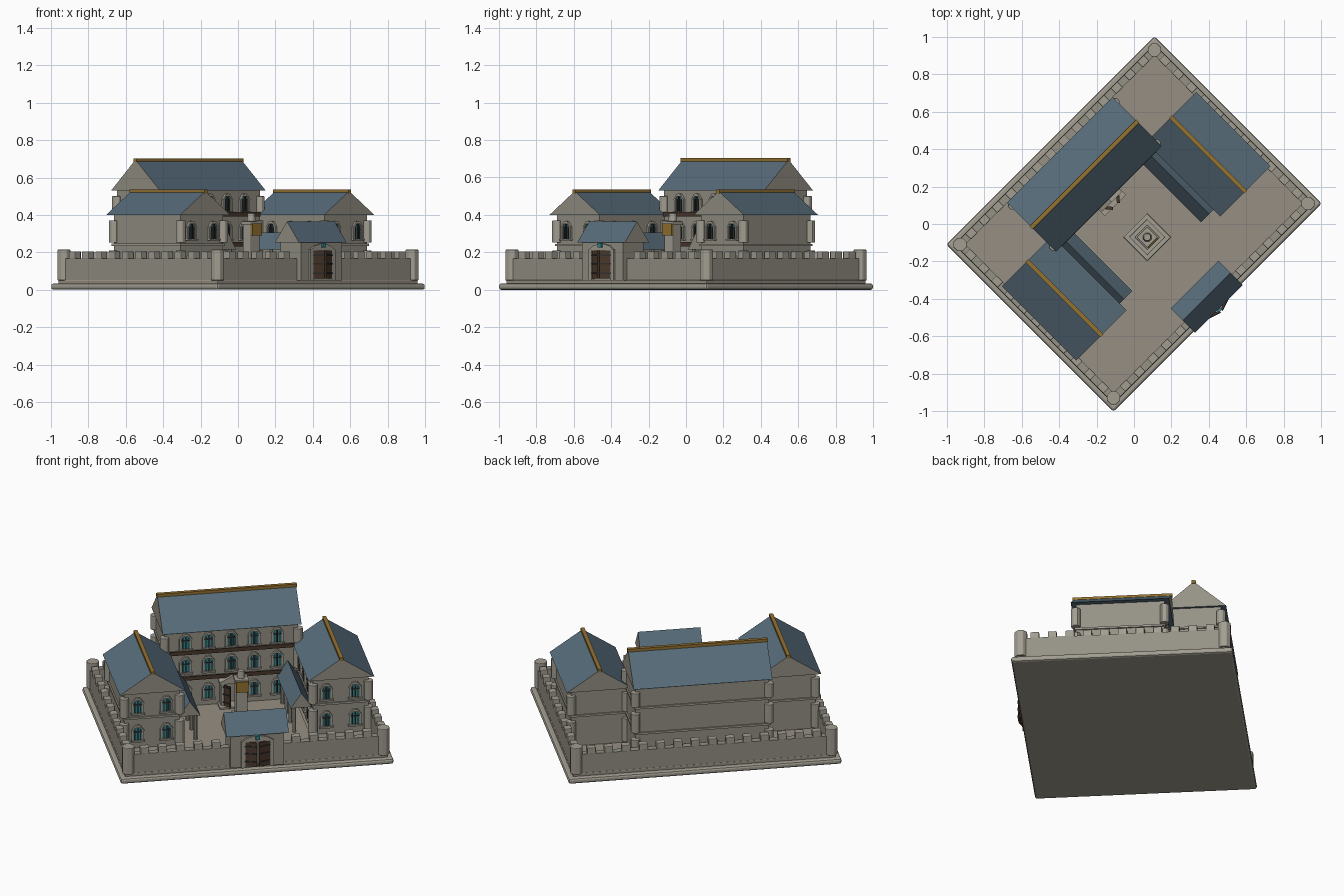
import bpy, bmesh, math
from mathutils import Matrix, Vector

if "Cube" in bpy.data.objects:
    bpy.data.objects.remove(bpy.data.objects["Cube"])

TURN = math.radians(45)          # the whole compound stands diagonally


def mat(name, r, g, b):
    m = bpy.data.materials.new(name)
    m.diffuse_color = (r, g, b, 1)
    m.use_nodes = True
    m.node_tree.nodes["Principled BSDF"].inputs["Base Color"].default_value = m.diffuse_color
    return m


STONE = mat("stone", .30, .285, .235)
TRIM = mat("pale_stone", .36, .34, .285)
GROUND = mat("paving", .31, .275, .225)
SLATE = mat("slate_blue", .095, .15, .195)
GOLD = mat("gold", .30, .17, .03)
GLASS = mat("teal_glass", .03, .24, .27)
WOOD = mat("dark_wood", .07, .04, .025)
IRON = mat("dark_iron", .03, .03, .03)


class Part:
    """Collects simple solids into one named object."""

    def __init__(self, name, *mats):
        self.name, self.mats, self.bm = name, mats, bmesh.new()

    def box(self, x0, x1, y0, y1, z0, z1, frame=Matrix()):
        m = Matrix.Translation(((x0+x1)/2, (y0+y1)/2, (z0+z1)/2)) @ Matrix.Diagonal((x1-x0, y1-y0, z1-z0, 1))
        bmesh.ops.create_cube(self.bm, size=1, matrix=frame @ m)

    def column(self, x, y, z0, z1, r, sides=8, r2=None):
        m = Matrix.Translation((x, y, (z0+z1)/2)) @ Matrix.Rotation(math.pi/sides, 4, 'Z')
        bmesh.ops.create_cone(self.bm, cap_ends=True, segments=sides, radius1=r,
                              radius2=r if r2 is None else r2, depth=z1-z0, matrix=m)

    def extrude(self, profile, depth, frame):
        """Profile in the frame's x-z plane, extruded along its y axis."""
        a = [self.bm.verts.new(frame @ Vector((x, 0, z))) for x, z in profile]
        b = [self.bm.verts.new(frame @ Vector((x, depth, z))) for x, z in profile]
        n = len(a)
        caps = [self.bm.faces.new(a), self.bm.faces.new(b[::-1])]
        for i in range(n):
            self.bm.faces.new((a[i], b[i], b[(i+1) % n], a[(i+1) % n]))
        return caps

    def done(self, bevel=0):
        bmesh.ops.recalc_face_normals(self.bm, faces=self.bm.faces)
        me = bpy.data.meshes.new(self.name)
        self.bm.to_mesh(me)
        self.bm.free()
        for m in self.mats:
            me.materials.append(m)
        ob = bpy.data.objects.new(self.name, me)
        bpy.context.collection.objects.link(ob)
        ob.rotation_euler.z = TURN
        if bevel:
            mod = ob.modifiers.new("soft_edge", 'BEVEL')
            mod.width, mod.segments = bevel, 2


def frame(x, y, z=0, angle=0):
    return Matrix.Translation((x, y, z)) @ Matrix.Rotation(math.radians(angle), 4, 'Z')


def gable_roof(name, f, half, length, z0, z1, ridge=True):
    """Slate prism with stone gables, and a gold ridge bar."""
    p = Part(name + "_roof", SLATE, STONE)
    for cap in p.extrude([(-half, z0), (half, z0), (0, z1)], length, f):
        cap.material_index = 1
    p.done()
    if ridge:
        p = Part(name + "_ridge", GOLD)
        p.box(-.011, .011, -.004, length+.004, z1-.012, z1+.008, f)
        p.done()


frames, panes = Part("window_frames", TRIM), Part("window_panes", GLASS)
bars, hoods = Part("window_bars", IRON), Part("window_hoods", TRIM)


def window(x, y, z, angle, w=.06, h=.085):
    """Arched window; outward is -y of its frame."""
    f = frame(x, y, z, angle)
    for s in (-1, 1):
        frames.box(s*w/2-.006, s*w/2+.006, -.012, .004, -h/2, h/2-.02, f)
        bars.box(s*w/4-.002, s*w/4+.002, -.010, .0, -h/2, h/2-.02, f)
    frames.box(-w/2-.01, w/2+.01, -.018, .004, -h/2-.01, -h/2, f)
    arch = [(-w/2, -h/2), (w/2, -h/2), (w/2, h/2-.022), (w/4, h/2-.004), (0, h/2),
            (-w/4, h/2-.004), (-w/2, h/2-.022)]
    panes.extrude(arch, .006, f @ Matrix.Translation((0, -.005, 0)))
    bars.box(-.004, .004, -.013, 0, -h/2, h/2, f)
    bars.box(-w/2, w/2, -.011, 0, .006, .011, f)
    o = w/2+.007
    for s in (-1, 1):
        hoods.extrude([(s*o, h/2-.024), (s*w/2*.85, h/2-.026), (s*w/4, h/2-.007), (0, h/2-.003),
                       (0, h/2+.01), (s*w/4, h/2+.007)], .018, f @ Matrix.Translation((0, -.014, 0)))


def building(name, x0, x1, y0, y1, levels):
    """Stacked storeys with string courses and corner buttresses."""
    walls, course, posts = Part(name + "_walls", STONE), Part(name + "_courses", TRIM), Part(name + "_buttresses", TRIM)
    for i, (a, b) in enumerate(zip(levels, levels[1:])):
        walls.box(x0, x1, y0, y1, a, b)
        if i:
            course.box(x0-.008, x1+.008, y0-.008, y1+.008, a-.006, a+.006)
        for x in (x0, x1):
            for y in (y0, y1):
                posts.column(x, y, a+.012, b-.03, .028)
    walls.done()
    course.done()
    posts.done(.003)


# Plinth, ground and courtyard paving
p = Part("plinth", TRIM)
p.box(-.787, .787, -.632, .632, 0, .034)
p.done(.012)
p = Part("ground", GROUND)
p.box(-.757, .757, -.602, .602, .03, .052)
p.done(.004)
p = Part("courtyard", GROUND)
p.box(-.367, .367, -.41, .23, .05, .058)
p.box(-.075, .075, -.62, -.40, .05, .060)
p.done()

# Main hall
building("hall", -.385, .385, .22, .53, (.05, .24, .40, .53))
gable_roof("hall", frame(.40, .375, 0, 90), .185, .80, .53, .695)
for row, z in enumerate((.145, .315, .462)):
    for i in range(-2, 3):
        if i or row:
            window(i*.132, .22, z, 0)
p = Part("hall_balconies", WOOD)
for z in (.232, .392):
    p.box(-.36, .36, .188, .222, z, z+.014)
    p.box(-.36, .36, .188, .194, z, z+.024)
p.done()

# Hall entrance with porch hood and open doors
p = Part("hall_porch", TRIM)
for s in (-1, 1):
    p.box(s*.058-.01, s*.058+.01, .17, .225, .05, .20)
p.extrude([(-.075, .20), (.075, .20), (.075, .212), (0, .25), (-.075, .212)], .06, frame(0, .168))
p.box(-.08, .08, .14, .22, .05, .068)
p.done()

# Side wings with covered galleries
for side, s in (("east", 1), ("west", -1)):
    c = s*.544
    building(side + "_wing", c-.16, c+.16, -.27, .235, (.05, .24, .40))
    gable_roof(side + "_wing", frame(c, -.297), .19, .56, .40, .527)
    for z in (.145, .315):
        for o in (-.083, .083):
            window(c+o, -.27, z, 0)
        for y in (-.16, -.018, .124):
            window(s*.384, y, z, -90*s)
    gable_roof(side + "_gallery", frame(s*.322, -.247), .062, .45, .215, .305, False)
    p = Part(side + "_gallery_posts", TRIM)
    for i in range(4):
        p.column(s*.285, -.225+i*.13, .05, .22, .011)
    p.done()

# Gatehouse with open passage
p = Part("gatehouse_walls", STONE)
for s in (-1, 1):
    a, b = sorted((s*.075, s*.155))
    p.box(a, b, -.63, -.475, .05, .255)
p.box(-.075, .075, -.63, -.475, .215, .255)
p.done()
gable_roof("gatehouse", frame(.18, -.55, 0, 90), .092, .36, .252, .365, False)
p = Part("gate_surround", TRIM)
for s in (-1, 1):
    p.box(s*.082-.012, s*.082+.012, -.642, -.625, .05, .215)
p.extrude([(-.095, .21), (.095, .21), (.06, .235), (0, .25), (-.06, .235)], .017, frame(0, -.642))
p.done()
p = Part("gate_lamp", GLASS)
p.box(-.012, .012, -.655, -.64, .225, .25)
p.done()

# Door leaves, swung slightly open, with iron straps
leaves, straps = Part("door_leaves", WOOD), Part("door_straps", IRON)
for y, w, h, angle in ((-.632, .073, .21, 18), (.178, .05, .195, 50)):
    for s in (-1, 1):
        f = frame(s*(w+.001), y, 0, s*angle)
        a, b = sorted((0, -s*w))
        leaves.box(a, b, -.006, .004, .06, h, f)
        for z in (.085, .135, .18):
            straps.box(a, b, -.010, .006, z, z+.008, f)
leaves.done()
straps.done()

# Perimeter wall with merlons and corner posts
WX, WY = .735, .58
wall, merlons, posts = Part("perimeter_wall", STONE), Part("merlons", TRIM), Part("wall_corner_posts", TRIM)
for s in (-1, 1):
    a, b = sorted((s*(WX-.02), s*(WX+.02)))
    wall.box(a, b, -WY, WY, .05, .168)
    a, b = sorted((s*.15, s*WX))
    wall.box(a, b, -WY-.02, -WY+.02, .05, .168)
    for y in (-WY, WY):
        posts.column(s*WX, y, .05, .214, .038)
    for i in range(11):
        y = -.5 + i*.1
        merlons.box(s*WX-.021, s*WX+.021, y-.025, y+.025, .165, .205)
    for i in range(5):
        x = s*(.23 + i*.103)
        merlons.box(x-.025, x+.025, -WY-.021, -WY+.021, .165, .205)
wall.box(-WX, WX, WY-.02, WY+.02, .05, .168)
for i in range(14):
    x = -.65 + i*.1
    merlons.box(x-.025, x+.025, WY-.021, WY+.021, .165, .205)
wall.done()
merlons.done(.004)
posts.done(.004)

# Courtyard monument: stepped base, pillar, gilded plaque
p = Part("monument", TRIM)
for half, z0, z1 in ((.09, .055, .075), (.068, .075, .10), (.048, .10, .14), (.032, .14, .36), (.04, .345, .365)):
    p.box(-half, half, -.1-half, -.1+half, z0, z1)
p.column(0, -.1, .365, .41, .026, 8, .02)
p.done(.004)
p = Part("monument_plaque", GOLD)
p.box(-.036, .036, -.147, -.131, .29, .355)
p.done()

for part in (frames, panes, bars, hoods):
    part.done()
